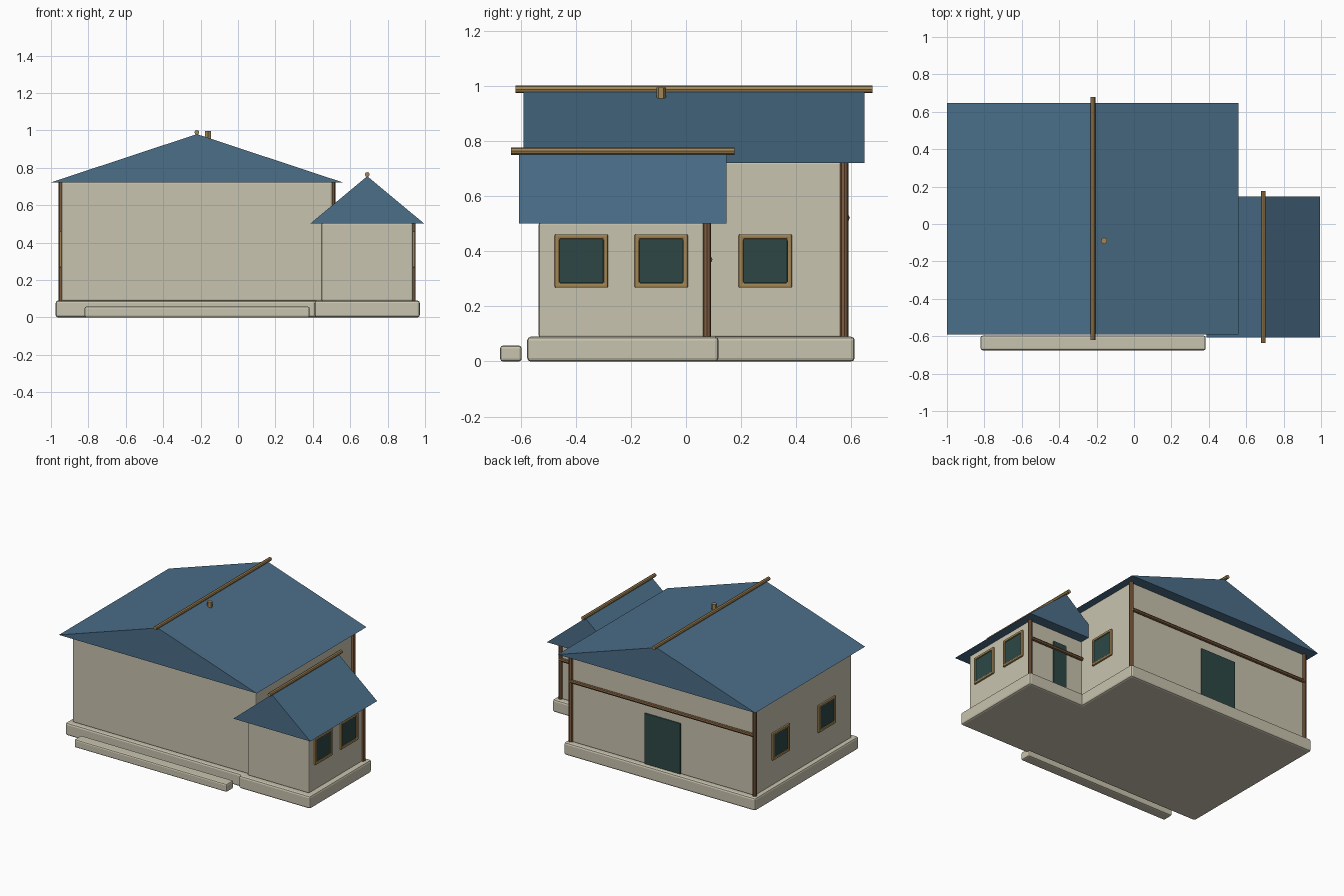
import bpy
import bmesh
from math import radians
from mathutils import Matrix, Vector

cube = bpy.data.objects.get("Cube")
if cube:
    bpy.data.objects.remove(cube, do_unlink=True)


def make_material(name, color):
    mat = bpy.data.materials.new(name)
    mat.use_nodes = True
    mat.diffuse_color = (*color, 1)
    bsdf = mat.node_tree.nodes["Principled BSDF"]
    bsdf.inputs["Base Color"].default_value = (*color, 1)
    bsdf.inputs["Roughness"].default_value = 0.8
    return mat


PLASTER = make_material("cream plaster", (0.58, 0.55, 0.43))
ROOF = make_material("slate blue roof", (0.07, 0.157, 0.25))
WOOD = make_material("light wood", (0.36, 0.235, 0.09))
TIMBER = make_material("brown timber", (0.21, 0.11, 0.05))
GLASS = make_material("dark teal", (0.026, 0.064, 0.06))


def finish(name, bm, mat, bevel=0):
    bmesh.ops.recalc_face_normals(bm, faces=bm.faces)
    mesh = bpy.data.meshes.new(name)
    bm.to_mesh(mesh)
    bm.free()
    mesh.materials.append(mat)
    obj = bpy.data.objects.new(name, mesh)
    bpy.context.collection.objects.link(obj)
    if bevel:
        mod = obj.modifiers.new("soft edges", 'BEVEL')
        mod.width = bevel
        mod.segments = 2
        mod.limit_method = 'ANGLE'
        mod.angle_limit = radians(40)
    return obj


def box(name, low, high, mat, bevel=0):
    low, high = Vector(low), Vector(high)
    bm = bmesh.new()
    bmesh.ops.create_cube(bm, size=1)
    bmesh.ops.scale(bm, vec=high - low, verts=bm.verts)
    bmesh.ops.translate(bm, vec=(low + high) / 2, verts=bm.verts)
    return finish(name, bm, mat, bevel)


def rod(name, start, end, radius, mat, sides=8):
    start, end = Vector(start), Vector(end)
    axis = end - start
    turn = axis.to_track_quat('Z', 'Y').to_matrix().to_4x4()
    place = Matrix.Translation((start + end) / 2) @ turn
    bm = bmesh.new()
    bmesh.ops.create_cone(bm, cap_ends=True, segments=sides, radius1=radius,
                          radius2=radius, depth=axis.length, matrix=place)
    return finish(name, bm, mat)


def gable_roof(name, x0, x1, y0, y1, eave, peak):
    bm = bmesh.new()
    profile = ((x0, eave), (x1, eave), ((x0 + x1) / 2, peak))
    face = bm.faces.new([bm.verts.new((x, y0, z)) for x, z in profile])
    side = bmesh.ops.extrude_face_region(bm, geom=[face])["geom"]
    moved = [v for v in side if isinstance(v, bmesh.types.BMVert)]
    bmesh.ops.translate(bm, vec=(0, y1 - y0, 0), verts=moved)
    return finish(name, bm, ROOF)


def window(name, wall_x, out, y, z=0.365):
    # Square wooden frame with a hole, and a pane set into it
    half, hole = 0.097, 0.08
    bm = bmesh.new()
    x_in, x_out = wall_x - out * 0.012, wall_x + out * 0.012
    corners = ((-1, -1), (1, -1), (1, 1), (-1, 1))
    rings = [[bm.verts.new((x, y + a * h, z + b * h)) for a, b in corners]
             for x, h in ((x_in, half), (x_out, half), (x_out, hole), (x_in, hole))]
    for i in range(4):
        r, s = rings[i], rings[(i + 1) % 4]
        for j in range(4):
            k = (j + 1) % 4
            bm.faces.new((r[j], r[k], s[k], s[j]))
    finish(name + "_frame", bm, WOOD, 0.005)
    xs = sorted((x_in, wall_x + out * 0.006))
    box(name + "_pane", (xs[0], y - hole, z - hole),
        (xs[1], y + hole, z + hole), GLASS, 0.003)


def house_part(name, x0, x1, y0, y1, top, peak, base, overhang, beam_z):
    mid = (x0 + x1) / 2
    # Plinth, walls and roof
    box(name + "_plinth", (x0 - base[0], y0 - base[1], 0),
        (x1 + base[0], y1 + base[1], 0.09), PLASTER, 0.013)
    box(name + "_walls", (x0, y0, 0.085), (x1, y1, top + 0.005), PLASTER, 0.01)
    ox, oy = overhang
    gable_roof(name + "_roof", x0 - ox, x1 + ox, y0 - oy, y1 + oy, top, peak)
    rod(name + "_ridge_pole", (mid, y0 - oy - 0.03, peak + 0.009),
        (mid, y1 + oy + 0.03, peak + 0.009), 0.013, WOOD)
    # Rear timber posts and cross beam
    for side, x in (("right", x0), ("left", x1)):
        rod(name + "_rear_post_" + side, (x, y1, 0.085), (x, y1, top + 0.004),
            0.015, TIMBER)
    rod(name + "_rear_beam", (x0, y1 + 0.007, beam_z), (x1, y1 + 0.007, beam_z),
        0.013, TIMBER)


house_part("main", -0.945, 0.505, -0.517, 0.575, 0.722, 0.98,
           (0.03, 0.038), (0.055, 0.073), 0.522)
house_part("wing", 0.447, 0.935, -0.535, 0.076, 0.502, 0.755,
           (0.037, 0.042), (0.06, 0.071), 0.37)

# Front step
box("front_step", (-0.82, -0.675, 0), (0.383, -0.597, 0.058), PLASTER, 0.01)

# Roof vent
rod("roof_vent", (-0.16, -0.09, 0.93), (-0.16, -0.09, 0.996), 0.018, WOOD, 6)

# Rear doors
box("main_rear_door", (-0.362, 0.565, 0.088), (-0.078, 0.583, 0.45), GLASS, 0.004)
box("wing_rear_door", (0.637, 0.066, 0.088), (0.743, 0.084, 0.42), GLASS, 0.004)

# Side windows
window("main_left_window", 0.505, 1, 0.288)
window("main_right_window_rear", -0.945, -1, 0.288)
window("main_right_window_front", -0.945, -1, -0.23)
window("wing_left_window_front", 0.935, 1, -0.38)
window("wing_left_window_rear", 0.935, 1, -0.09)
